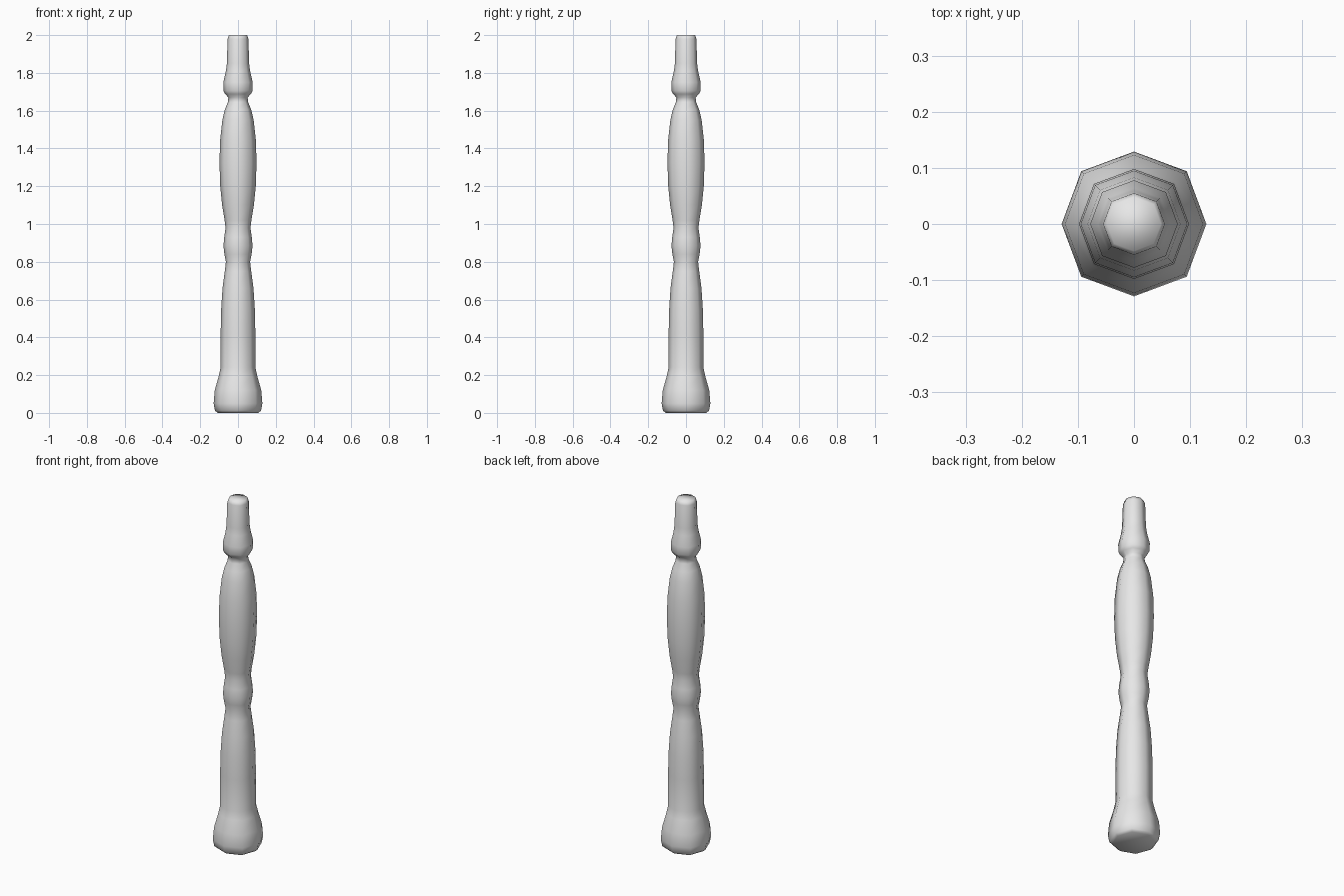
import bpy, bmesh, math

if "Cube" in bpy.data.objects:
    bpy.data.objects.remove(bpy.data.objects["Cube"])

# Turned profile: (radius, height) from foot to tip
PROFILE = [
    (0.108, 0.0), (0.122, 0.012), (0.129, 0.05), (0.123, 0.12), (0.102, 0.195), (0.092, 0.24),
    (0.092, 0.42), (0.089, 0.55), (0.082, 0.66), (0.070, 0.75), (0.064, 0.80),
    (0.072, 0.84), (0.077, 0.885), (0.073, 0.93), (0.066, 0.98),
    (0.071, 1.02), (0.084, 1.10), (0.094, 1.20), (0.098, 1.32), (0.095, 1.44),
    (0.083, 1.55), (0.070, 1.605), (0.054, 1.645), (0.051, 1.67),
    (0.068, 1.688), (0.077, 1.705), (0.078, 1.75), (0.064, 1.81), (0.059, 1.85),
    (0.055, 1.98), (0.048, 2.0),
]
SIDES = 8

grey = bpy.data.materials.new("light_grey")
grey.diffuse_color = (0.8, 0.8, 0.8, 1)
grey.use_nodes = True
grey.node_tree.nodes["Principled BSDF"].inputs["Base Color"].default_value = grey.diffuse_color

# Eight-sided lathe, diagonal corners slightly fuller
bm = bmesh.new()
rings = []
for r, z in PROFILE:
    ring = []
    for i in range(SIDES):
        a = 2 * math.pi * i / SIDES
        s = r * (1.03 if i % 2 else 1.0)
        ring.append(bm.verts.new((s * math.cos(a), s * math.sin(a), z)))
    rings.append(ring)
for lo, hi in zip(rings, rings[1:]):
    for i in range(SIDES):
        j = (i + 1) % SIDES
        bm.faces.new((lo[i], lo[j], hi[j], hi[i]))

# End caps
bm.faces.new(rings[0][::-1])
bm.faces.new(rings[-1])
for f in bm.faces:
    f.smooth = True

mesh = bpy.data.meshes.new("turned_post")
bm.to_mesh(mesh)
bm.free()
mesh.materials.append(grey)
post = bpy.data.objects.new("turned_post", mesh)
bpy.context.collection.objects.link(post)
